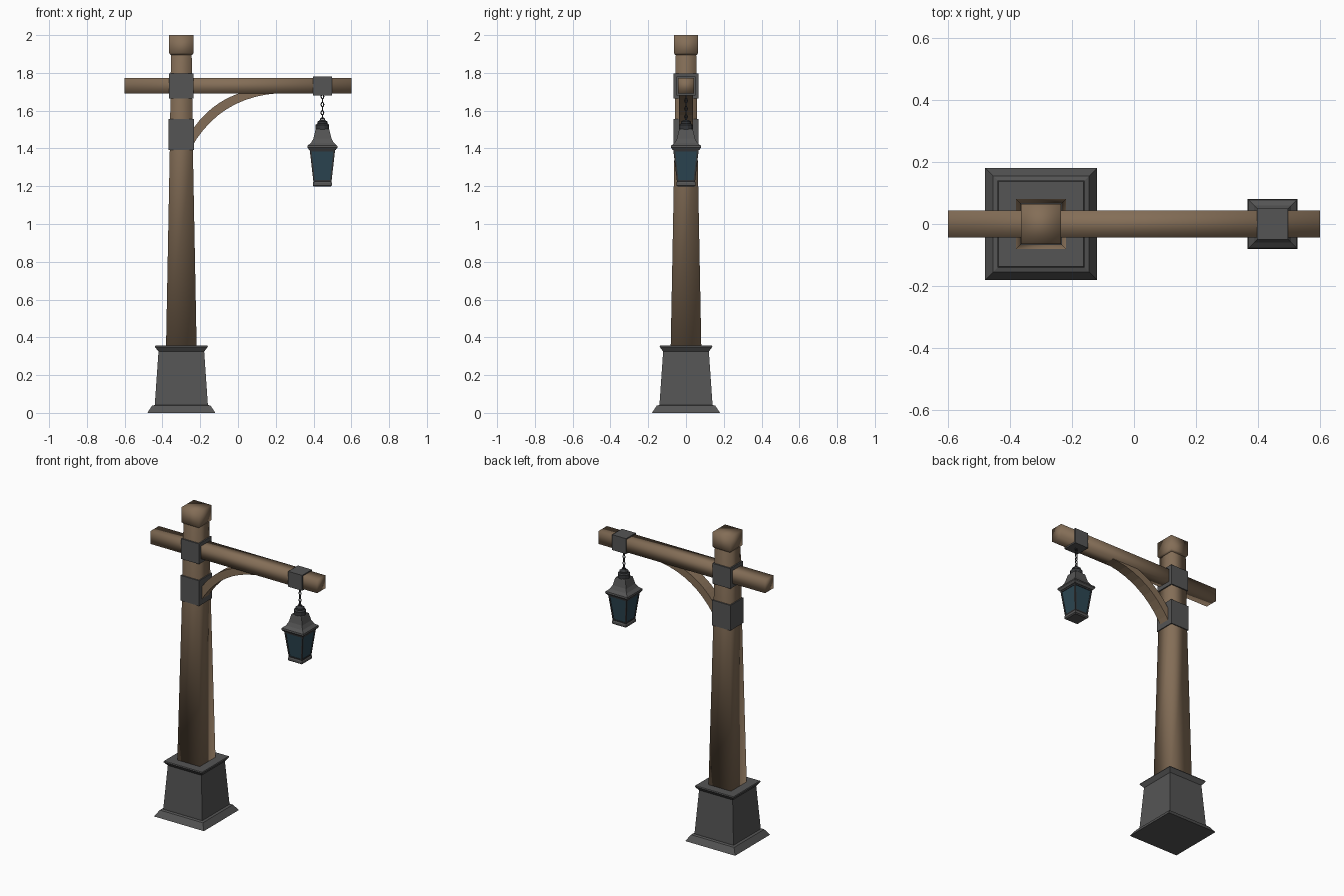
import bpy, bmesh, math
from mathutils import Matrix

if "Cube" in bpy.data.objects:
    bpy.data.objects.remove(bpy.data.objects["Cube"])


def mat(name, rgb):
    m = bpy.data.materials.new(name)
    m.diffuse_color = (*rgb, 1)
    m.use_nodes = True
    m.node_tree.nodes["Principled BSDF"].inputs["Base Color"].default_value = m.diffuse_color
    return m


WOOD = mat("brown wood", (0.23, 0.155, 0.095))
IRON = mat("grey iron", (0.09, 0.09, 0.09))
DARK = mat("dark iron", (0.035, 0.037, 0.04))
GLASS = mat("blue glass", (0.025, 0.062, 0.085))
PX, LX = -0.30, 0.447  # post and lantern centres


def finish(name, bm, material, smooth=False):
    bmesh.ops.recalc_face_normals(bm, faces=bm.faces)
    me = bpy.data.meshes.new(name)
    bm.to_mesh(me)
    bm.free()
    me.materials.append(material)
    for p in me.polygons:
        p.use_smooth = smooth
    ob = bpy.data.objects.new(name, me)
    bpy.context.collection.objects.link(ob)
    return ob


def loft(name, cx, rings, material, sides=4, smooth=False):
    """Stack of regular rings (half width, z)."""
    bm = bmesh.new()
    prev = None
    for h, z in rings:
        r = h / math.cos(math.pi / sides)
        ring = [bm.verts.new((cx + r * math.cos((i + 0.5) * math.tau / sides),
                              r * math.sin((i + 0.5) * math.tau / sides), z)) for i in range(sides)]
        if prev:
            for i in range(sides):
                j = (i + 1) % sides
                bm.faces.new((prev[i], prev[j], ring[j], ring[i]))
        else:
            bm.faces.new(ring[::-1])
        prev = ring
    bm.faces.new(prev)
    return finish(name, bm, material, smooth)


def box(name, c, size, material, smooth=False):
    bm = bmesh.new()
    bmesh.ops.create_cube(bm, size=1, matrix=Matrix.Translation(c) @ Matrix.Diagonal((*size, 1)))
    return finish(name, bm, material, smooth)


# Stone-like iron base and wooden post
loft("base", PX, [(0.18, 0), (0.155, 0.038), (0.14, 0.042), (0.14, 0.05), (0.121, 0.325),
                  (0.125, 0.33), (0.14, 0.35), (0.137, 0.356)], IRON)
loft("post", PX, [(0.081, 0.35), (0.061, 1.40), (0.055, 1.89), (0.05, 1.91)], WOOD, smooth=True)
loft("post_cap", PX, [(0.058, 1.896), (0.064, 1.905), (0.064, 2.0)], WOOD, smooth=True)

# Cross beam and iron collars
box("cross_beam", (0, 0, 1.732), (1.2, 0.086, 0.084), WOOD, True)
box("upper_collar", (PX, 0, 1.73), (0.13, 0.13, 0.132), IRON)
box("lower_collar", (PX, 0, 1.475), (0.134, 0.134, 0.164), IRON)
box("lantern_collar", (LX, 0, 1.731), (0.1, 0.1, 0.1), IRON)

# Curved brace: outer and inner quadratic arcs, extruded in y
bm = bmesh.new()


def arc(a, b, c, n=10):
    return [tuple((1 - t) ** 2 * a[k] + 2 * t * (1 - t) * b[k] + t * t * c[k] for k in (0, 1))
            for t in (i / n for i in range(n + 1))]


up = arc((-0.25, 1.485), (-0.15, 1.645), (0.03, 1.70))
low = arc((-0.25, 1.40), (-0.10, 1.67), (0.21, 1.692))
rows = [[[bm.verts.new((x, y, z)) for x, z in pts] for pts in (up, low)] for y in (-0.036, 0.036)]
(fu, fl), (bu, bl) = rows
for i in range(10):
    for p, q in ((fu, fl), (fl, bl), (bl, bu), (bu, fu)):
        bm.faces.new((p[i], p[i + 1], q[i + 1], q[i]))
for i in (0, 10):
    bm.faces.new((fu[i], fl[i], bl[i], bu[i]))
finish("curved_brace", bm, WOOD)


# Chain links and hanging ring
def link(name, z, half_w, half_h, wire, turned):
    bm = bmesh.new()
    n, m = 12, 6
    grid = []
    for i in range(n):
        a = i * math.tau / n
        row = []
        for j in range(m):
            b = j * math.tau / m
            u = (half_w - wire + wire * math.cos(b)) * math.cos(a)
            w = (half_h - wire + wire * math.cos(b)) * math.sin(a)
            v = wire * math.sin(b)
            row.append(bm.verts.new((LX + (v if turned else u), u if turned else v, z + w)))
        grid.append(row)
    for i in range(n):
        for j in range(m):
            k, l = (i + 1) % n, (j + 1) % m
            bm.faces.new((grid[i][j], grid[k][j], grid[k][l], grid[i][l]))
    finish(name, bm, DARK, True)


for i in range(6):
    link(f"chain_link_{i + 1}", 1.675 - i * 0.0215, 0.010, 0.0145, 0.003, i % 2 == 1)
link("hanging_ring", 1.552, 0.014, 0.014, 0.004, False)

# Lantern top, roof, glass and foot
loft("lantern_finial", LX, [(0.036, 1.495), (0.036, 1.525), (0.03, 1.53), (0.026, 1.532),
                            (0.026, 1.542), (0.014, 1.55)], DARK, 12)
loft("lantern_roof", LX, [(0.07, 1.392), (0.08, 1.405), (0.078, 1.415), (0.060, 1.430),
                          (0.048, 1.452), (0.037, 1.498), (0.034, 1.502)], IRON)
loft("lantern_glass", LX, [(0.044, 1.215), (0.064, 1.395)], GLASS)
loft("lantern_foot", LX, [(0.044, 1.198), (0.051, 1.204), (0.051, 1.218), (0.045, 1.228)], IRON)

# Dark corner bars and rails of the glass box
for n, (sx, sy) in enumerate(((1, 1), (1, -1), (-1, 1), (-1, -1))):
    bm = bmesh.new()
    res = bmesh.ops.create_cube(bm, size=1)
    for v in res["verts"]:
        top = v.co.z > 0
        h = 0.063 if top else 0.043
        v.co = (LX + sx * h + v.co.x * 0.009, sy * h + v.co.y * 0.009, 1.395 if top else 1.22)
    finish(f"lantern_corner_bar_{n + 1}", bm, DARK)
loft("lantern_top_rail", LX, [(0.066, 1.383), (0.068, 1.395)], DARK)
loft("lantern_bottom_rail", LX, [(0.047, 1.222), (0.048, 1.232)], DARK)
